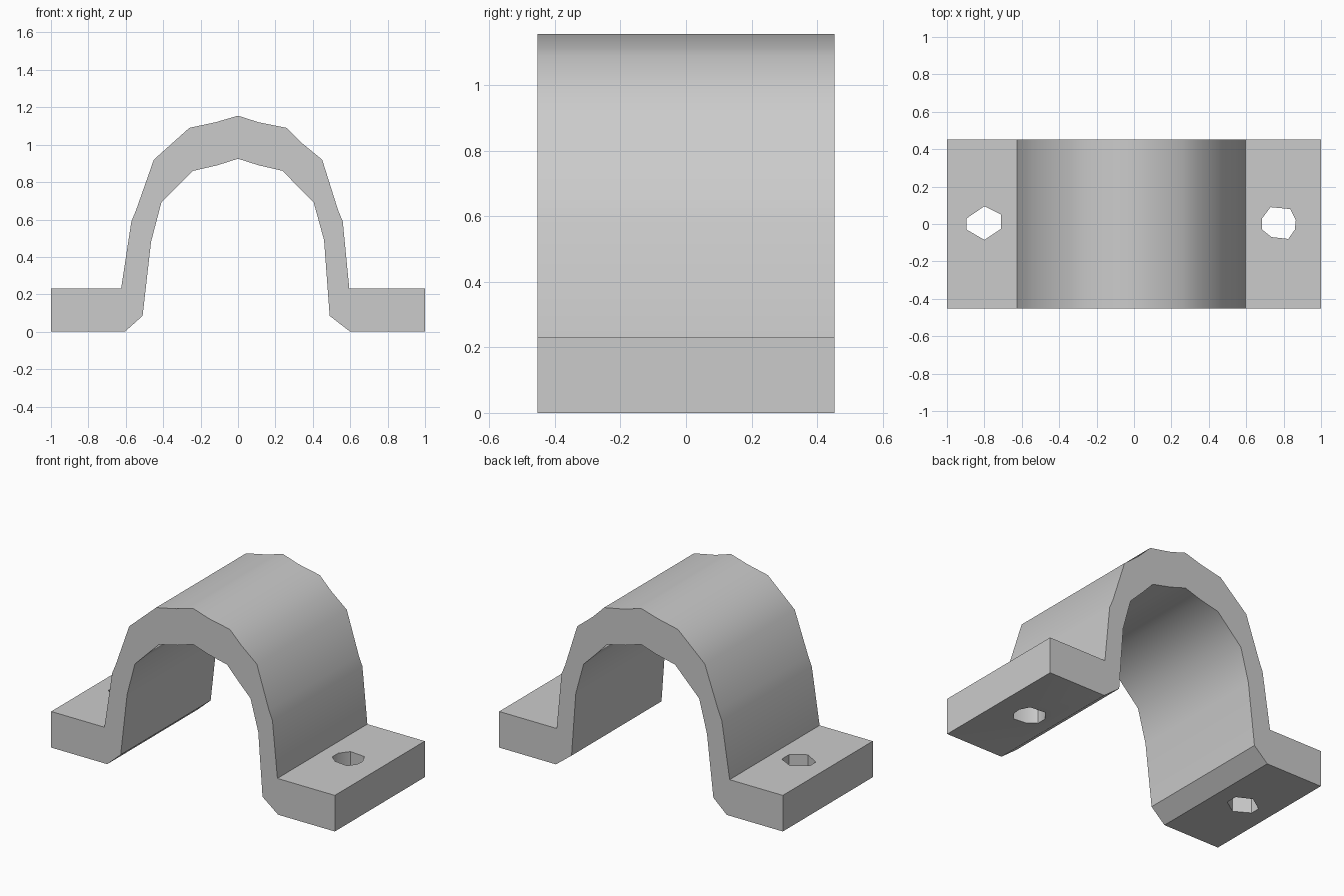
import bpy
import bmesh
import math

cube = bpy.data.objects.get("Cube")
if cube:
    bpy.data.objects.remove(cube, do_unlink=True)

HALF_DEPTH = 0.453
FOOT_HEIGHT = 0.23

grey = bpy.data.materials.new("plain grey")
grey.use_nodes = True
colour = (0.6, 0.6, 0.6, 1)
grey.diffuse_color = colour
grey.node_tree.nodes["Principled BSDF"].inputs["Base Color"].default_value = colour


def prism(name, outline, to_3d, direction):
    """Extrude a closed outline into a solid."""
    bm = bmesh.new()
    face = bm.faces.new([bm.verts.new(to_3d(*p)) for p in outline])
    moved = bmesh.ops.extrude_face_region(bm, geom=[face])["geom"]
    bmesh.ops.translate(bm, vec=direction,
                        verts=[v for v in moved if isinstance(v, bmesh.types.BMVert)])
    bmesh.ops.recalc_face_normals(bm, faces=bm.faces)
    mesh = bpy.data.meshes.new(name)
    bm.to_mesh(mesh)
    bm.free()
    mesh.materials.append(grey)
    obj = bpy.data.objects.new(name, mesh)
    bpy.context.collection.objects.link(obj)
    return obj


# Saddle clamp: arch and two feet as one profile
outer = [(-1, 0), (-1, FOOT_HEIGHT), (-.625, FOOT_HEIGHT), (-.57, .59), (-.545, .65),
         (-.45, .92), (-.26, 1.09), (-.12, 1.12), (0, 1.155), (.11, 1.12), (.26, 1.09),
         (.34, 1.01), (.45, .92), (.535, .65), (.56, .59), (.595, FOOT_HEIGHT),
         (1, FOOT_HEIGHT), (1, 0)]
inner = [(.6, 0), (.49, .085), (.46, .49), (.405, .69), (.32, .775), (.24, .86),
         (.11, .89), (0, .925), (-.11, .89), (-.24, .86), (-.41, .69), (-.465, .48),
         (-.51, .085), (-.605, 0)]
clamp = prism("saddle_clamp", outer + inner,
              lambda x, z: (x, -HALF_DEPTH, z), (0, 2 * HALF_DEPTH, 0))

# Faceted screw holes through the feet
holes = {
    "right_hole_cutter": [(-.8, .095), (-.71, .05), (-.71, -.025), (-.8, -.085),
                          (-.895, -.03), (-.895, .03)],
    "left_hole_cutter": [(.73, .09), (.835, .08), (.865, .02), (.86, -.03),
                         (.825, -.08), (.735, -.07), (.685, -.03), (.685, .03)],
}
bpy.context.view_layer.objects.active = clamp
for name, outline in holes.items():
    cutter = prism(name, outline, lambda x, y: (x, y, -.1), (0, 0, FOOT_HEIGHT + .2))
    cutter.hide_render = True
    mod = clamp.modifiers.new(name, "BOOLEAN")
    mod.operation = "DIFFERENCE"
    mod.solver = "EXACT"
    mod.object = cutter
    bpy.ops.object.modifier_apply(modifier=mod.name)
    bpy.data.objects.remove(cutter, do_unlink=True)

# Smooth the arch, keep the corners crisp
bpy.ops.object.select_all(action="DESELECT")
clamp.select_set(True)
bpy.ops.object.shade_smooth_by_angle(angle=math.radians(38))
